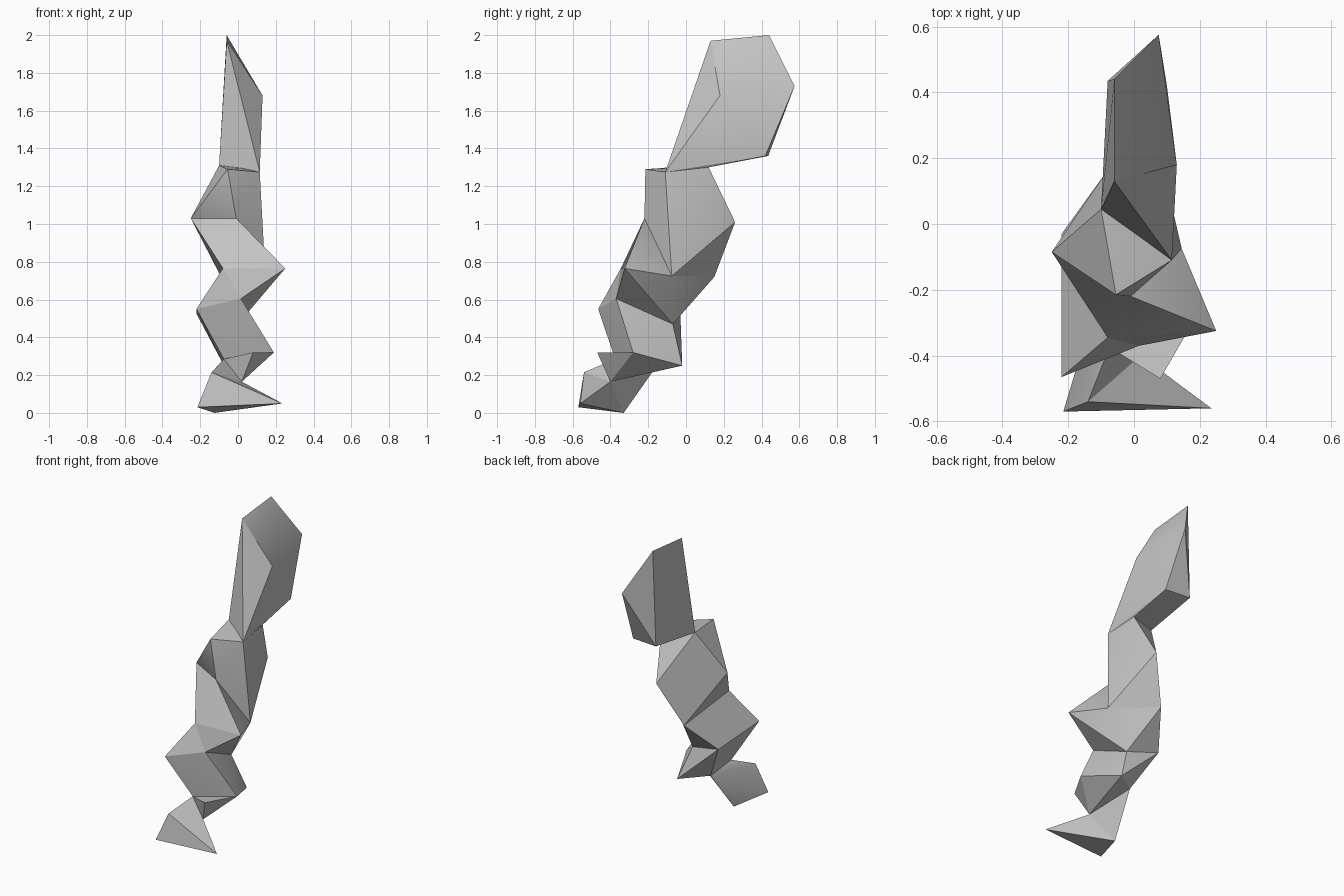
import bpy
import bmesh
import math

default = bpy.data.objects.get("Cube")
if default:
    bpy.data.objects.remove(default, do_unlink=True)

grey = bpy.data.materials.new("plain_grey")
grey.use_nodes = True
GREY = (0.55, 0.55, 0.55, 1.0)
grey.diffuse_color = GREY
grey.node_tree.nodes["Principled BSDF"].inputs["Base Color"].default_value = GREY

# Shared corners where neighbouring chunks meet
shoulder_back = (0.10, 0.12, 1.30)
shoulder_right = (-0.10, 0.045, 1.31)
shoulder_left = (0.115, -0.11, 1.275)
chest_right = (-0.25, -0.085, 1.03)
chest_front = (-0.01, -0.22, 1.03)
waist_left = (0.145, -0.075, 0.725)
waist_back = (-0.09, 0.15, 0.72)
hip_right = (-0.08, -0.345, 0.765)
thigh_front = (0.015, -0.37, 0.605)
thigh_back = (0.0, -0.07, 0.47)
knee_right = (-0.22, -0.465, 0.55)
knee_back = (-0.22, -0.03, 0.525)
shin_front = (-0.075, -0.375, 0.285)
shin_left = (0.19, -0.28, 0.32)
shin_back = (0.08, -0.02, 0.25)
heel_top = (-0.085, -0.14, 0.27)
ankle = (0.02, -0.40, 0.165)
instep = (-0.14, -0.54, 0.215)
toe_right = (-0.215, -0.57, 0.03)
heel = (-0.125, -0.33, 0.0)


def chunk(name, *corners):
    """Faceted convex block stretched over a handful of corners."""
    bm = bmesh.new()
    for co in corners:
        bm.verts.new(co)
    hull = bmesh.ops.convex_hull(bm, input=bm.verts[:])
    spare = {g for g in hull["geom_interior"] + hull["geom_unused"]
             if isinstance(g, bmesh.types.BMVert)}
    bmesh.ops.delete(bm, geom=list(spare), context="VERTS")
    bmesh.ops.recalc_face_normals(bm, faces=bm.faces[:])
    mesh = bpy.data.meshes.new(name)
    bm.to_mesh(mesh)
    bm.free()
    mesh.materials.append(grey)
    obj = bpy.data.objects.new(name, mesh)
    bpy.context.collection.objects.link(obj)
    bpy.ops.object.select_all(action="DESELECT")
    obj.select_set(True)
    bpy.context.view_layer.objects.active = obj
    bpy.ops.object.shade_smooth_by_angle(angle=math.radians(32))
    return obj


# Tall leaning slab at the top
chunk("top_slab", shoulder_back, shoulder_right, shoulder_left,
      (-0.06, 0.13, 1.97), (-0.06, 0.44, 2.0), (0.075, 0.575, 1.73),
      (0.13, 0.18, 1.68), (0.10, 0.42, 1.36), (-0.08, 0.435, 1.36))

# Main body and its forward jutting ledge
chunk("upper_body", shoulder_back, shoulder_right, shoulder_left,
      chest_right, chest_front, waist_left, waist_back,
      (-0.055, -0.215, 1.29), (0.04, 0.26, 1.01))
ledge_tip = (0.25, -0.325, 0.765)
chunk("ledge", chest_right, chest_front, ledge_tip, hip_right,
      waist_left, waist_back)
chunk("ledge_underside", hip_right, ledge_tip, thigh_front,
      waist_left, thigh_back, waist_back)

# Narrowing lower body
chunk("middle_body", hip_right, thigh_front, knee_right, knee_back,
      waist_back, thigh_back)
chunk("lower_body", knee_right, thigh_front, thigh_back, knee_back,
      heel_top, shin_front, shin_left, shin_back)

# Neck above the base, with a small spur
chunk("base_neck", shin_front, shin_left, shin_back, heel_top, ankle)
chunk("spur", shin_front, shin_left, ankle, (0.08, -0.47, 0.32))

# Wedge base
chunk("base_block", shin_front, instep, toe_right, heel, heel_top, ankle)
chunk("base_point", instep, toe_right, heel, ankle, (0.235, -0.56, 0.05))
